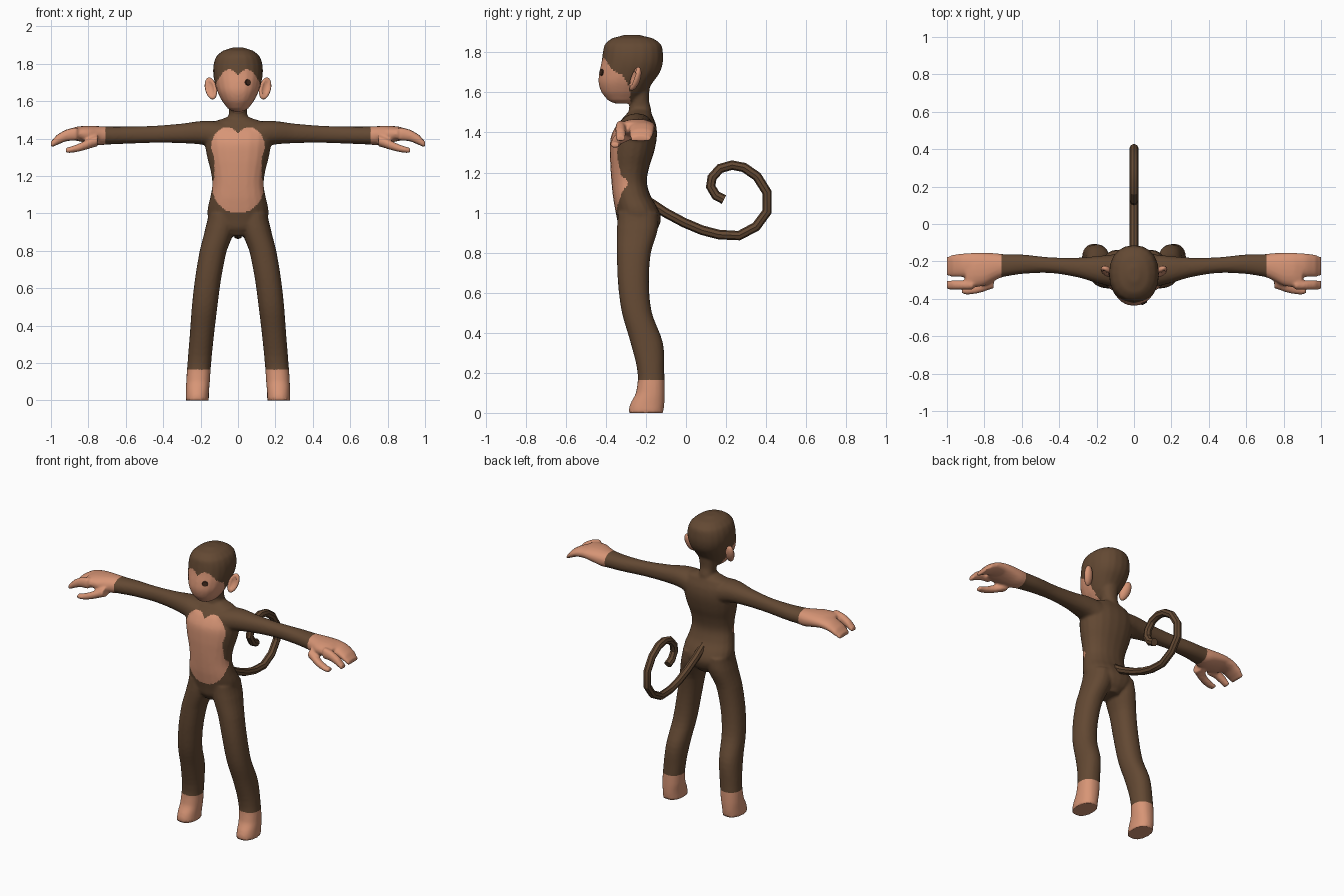
import bpy, bmesh, math
from mathutils import Vector

if "Cube" in bpy.data.objects:
    bpy.data.objects.remove(bpy.data.objects["Cube"])


def material(name, rgb):
    m = bpy.data.materials.new(name)
    m.diffuse_color = (*rgb, 1)
    m.use_nodes = True
    m.node_tree.nodes["Principled BSDF"].inputs["Base Color"].default_value = m.diffuse_color
    return m


FUR = material("brown_fur", (0.125, 0.066, 0.033))
SKIN = material("tan_skin", (0.68, 0.30, 0.18))
EYE = material("dark_eye", (0.05, 0.022, 0.012))


def spline(rows, steps=4):
    """Catmull-Rom interpolation between section rows."""
    out = []
    for i in range(len(rows) - 1):
        p = [rows[max(i - 1, 0)], rows[i], rows[i + 1], rows[min(i + 2, len(rows) - 1)]]
        for s in range(steps):
            t = s / steps
            out.append([0.5 * (2 * b + (c - a) * t + (2 * a - 5 * b + 4 * c - d) * t * t
                               + (3 * b - a - 3 * c + d) * t ** 3) for a, b, c, d in zip(*p)])
        for j in range(s + 1):  # keep positions ordered along the axis
            out[-1 - j][0] = rows[i][0] + (rows[i + 1][0] - rows[i][0]) * (s - j) / steps
    return out + [list(rows[-1])]


def loft(bm, axis, rows, side=1, n=20, power=0.9):
    """Closed tube through rows (position, a_min, a_max, b_min, b_max)."""
    rings = []
    for t, a0, a1, b0, b1 in spline(rows):
        ring = []
        for k in range(n):
            c, s = math.cos(2 * math.pi * k / n), math.sin(2 * math.pi * k / n)
            a = (a0 + a1) / 2 + (a1 - a0) / 2 * math.copysign(abs(c) ** power, c)
            b = (b0 + b1) / 2 + (b1 - b0) / 2 * math.copysign(abs(s) ** power, s)
            co = (a, b, t) if axis == "z" else (t, a, b)
            ring.append(bm.verts.new((co[0] * side, co[1], co[2])))
        rings.append(ring)
    faces = [bm.faces.new((r[k], r[(k + 1) % n], q[(k + 1) % n], q[k]))
             for r, q in zip(rings, rings[1:]) for k in range(n)]
    faces += [bm.faces.new(rings[0]), bm.faces.new(rings[-1])]
    bmesh.ops.recalc_face_normals(bm, faces=faces)


def sym(rows):
    return [(z, -w, w, f, b) for z, w, f, b in rows]


def add_object(name, bm, *mats):
    me = bpy.data.meshes.new(name)
    bm.to_mesh(me)
    bm.free()
    ob = bpy.data.objects.new(name, me)
    bpy.context.collection.objects.link(ob)
    for m in mats:
        me.materials.append(m)
    return ob


# Section tables
TORSO = sym([(.88, .05, -.31, -.17), (.92, .12, -.335, -.14), (.97, .158, -.345, -.125),
             (1.02, .163, -.355, -.14), (1.08, .15, -.365, -.175), (1.15, .138, -.372, -.195),
             (1.22, .145, -.377, -.185), (1.3, .165, -.38, -.16), (1.38, .178, -.375, -.145),
             (1.44, .175, -.345, -.15), (1.49, .13, -.30, -.17), (1.515, .06, -.28, -.185)])
NECK = sym([(1.46, .07, -.29, -.17), (1.52, .05, -.285, -.175), (1.56, .05, -.28, -.185), (1.64, .06, -.29, -.18)])
HEAD = sym([(1.545, .03, -.36, -.27), (1.56, .055, -.39, -.24), (1.60, .085, -.422, -.20),
            (1.65, .11, -.437, -.165), (1.70, .125, -.433, -.13), (1.75, .133, -.422, -.115),
            (1.80, .13, -.415, -.115), (1.84, .115, -.405, -.125), (1.87, .08, -.37, -.165),
            (1.887, .03, -.31, -.23)])
LEG = [(0, .155, .28, -.287, -.113), (.04, .155, .279, -.28, -.108), (.1, .15, .277, -.25, -.106),
       (.2, .143, .27, -.242, -.108), (.35, .128, .258, -.277, -.115), (.5, .11, .247, -.32, -.17),
       (.65, .09, .23, -.34, -.185), (.8, .06, .205, -.345, -.175), (.92, .015, .175, -.345, -.14),
       (1.0, .01, .158, -.34, -.14)]
ARM = [(.08, -.34, -.16, 1.33, 1.49), (.18, -.32, -.17, 1.365, 1.495), (.3, -.285, -.18, 1.375, 1.48),
       (.45, -.262, -.178, 1.377, 1.468), (.6, -.267, -.163, 1.372, 1.464), (.7, -.283, -.161, 1.368, 1.464),
       (.74, -.30, -.156, 1.365, 1.466), (.8, -.33, -.153, 1.375, 1.468), (.86, -.338, -.153, 1.387, 1.464),
       (.9, -.338, -.157, 1.395, 1.452)]
FINGERS = [(.86, -.283, -.156, 1.39, 1.46), (.92, -.283, -.158, 1.385, 1.447),
           (.97, -.282, -.164, 1.365, 1.418), (1.0, -.28, -.175, 1.352, 1.385)]
INDEX = [(x, -.352, -.302, z0, z1) for x, _, _, z0, z1 in FINGERS]
THUMB = [(.75, -.345, -.26, 1.358, 1.42), (.82, -.367, -.31, 1.338, 1.388),
         (.88, -.377, -.328, 1.325, 1.362), (.92, -.375, -.332, 1.322, 1.352)]

# Body: overlapping lofts fused into one smooth skin
bm = bmesh.new()
for rows in (TORSO, NECK, HEAD):
    loft(bm, "z", rows)
for side in (1, -1):
    loft(bm, "z", LEG, side)
    for rows in (ARM, FINGERS, INDEX, THUMB):
        loft(bm, "x", rows, side)
body = add_object("body", bm, FUR, SKIN)
rem = body.modifiers.new("fuse", "REMESH")
rem.mode, rem.voxel_size = "VOXEL", 0.008
smo = body.modifiers.new("soften", "SMOOTH")
smo.factor, smo.iterations = 0.5, 5
bpy.context.view_layer.objects.active = body
body.select_set(True)
for name in ("fuse", "soften"):
    bpy.ops.object.modifier_apply(modifier=name)
for v in body.data.vertices:  # flat soles
    if v.co.z < 0.012:
        v.co.z = 0


def is_skin(c, n):
    x, y, z = abs(c.x), c.y, c.z
    if x > .71 or z < .165:  # hands and feet
        return True
    if z > 1.54:  # heart-shaped face
        return (y < min(-.28, -.28 - .55 * (z - 1.62))
                and z < 1.74 + .03 * (1 - ((x - .045) / .045) ** 2))
    # belly patch
    low = (x / .137) ** 2 + ((z - 1.14) / .14) ** 2 < 1
    lobe = ((x - .06) / .082) ** 2 + ((z - 1.36) / .1) ** 2 < 1
    mid = 1.14 < z < 1.36 and x < .127
    return y < -.27 and n.y < 0 and (low or lobe or mid)


body.data.materials.clear()
body.data.materials.append(FUR)
body.data.materials.append(SKIN)
for p in body.data.polygons:
    p.use_smooth = True
    p.material_index = int(is_skin(p.center, p.normal))

# Ears: flattened tilted cups
for side, name in ((1, "ear_left"), (-1, "ear_right")):
    bm = bmesh.new()
    bmesh.ops.create_uvsphere(bm, u_segments=14, v_segments=10, radius=1)
    for v in bm.verts:
        if v.co.y < 0:  # hollow the front
            v.co.y *= -0.1 if v.co.xz.length < 0.6 else 0.8
    ear = add_object(name, bm, SKIN)
    ear.scale = (.032, .026, .063)
    ear.location = (.145 * side, -.255, 1.668)
    ear.rotation_euler = (math.radians(-15), math.radians(18 * side), math.radians(15 * side))
    for p in ear.data.polygons:
        p.use_smooth = True

# Eye: a single thin plate on the face
hit, pos, nor, _ = body.closest_point_on_mesh(Vector((.053, -.42, 1.70)))
bm = bmesh.new()
bmesh.ops.create_cone(bm, cap_ends=True, segments=8, radius1=.019, radius2=.016, depth=.009)
eye = add_object("eye", bm, EYE)
eye.location = pos + nor * .001
eye.rotation_euler = nor.to_track_quat("Z", "Y").to_euler()

# Tail: curled tube
PATH = [(-.21, 1.07), (-.1, .998), (-.01, .95), (.08, .912), (.165, .89), (.265, .885), (.35, .93),
        (.405, 1.005), (.405, 1.10), (.355, 1.18), (.29, 1.225), (.23, 1.237), (.17, 1.22),
        (.13, 1.175), (.123, 1.13), (.15, 1.085), (.19, 1.065)]
cu = bpy.data.curves.new("tail", "CURVE")
cu.dimensions = "3D"
cu.bevel_depth, cu.bevel_resolution, cu.use_fill_caps = .024, 2, True
sp = cu.splines.new("POLY")
sp.points.add(len(PATH) - 1)
for pt, (y, z) in zip(sp.points, PATH):
    pt.co = (0, y, z, 1)
cu.materials.append(FUR)
tail = bpy.data.objects.new("tail", cu)
bpy.context.collection.objects.link(tail)
bpy.ops.object.select_all(action="DESELECT")
tail.select_set(True)
bpy.context.view_layer.objects.active = tail
bpy.ops.object.convert(target="MESH")
bpy.ops.object.shade_smooth_by_angle()
